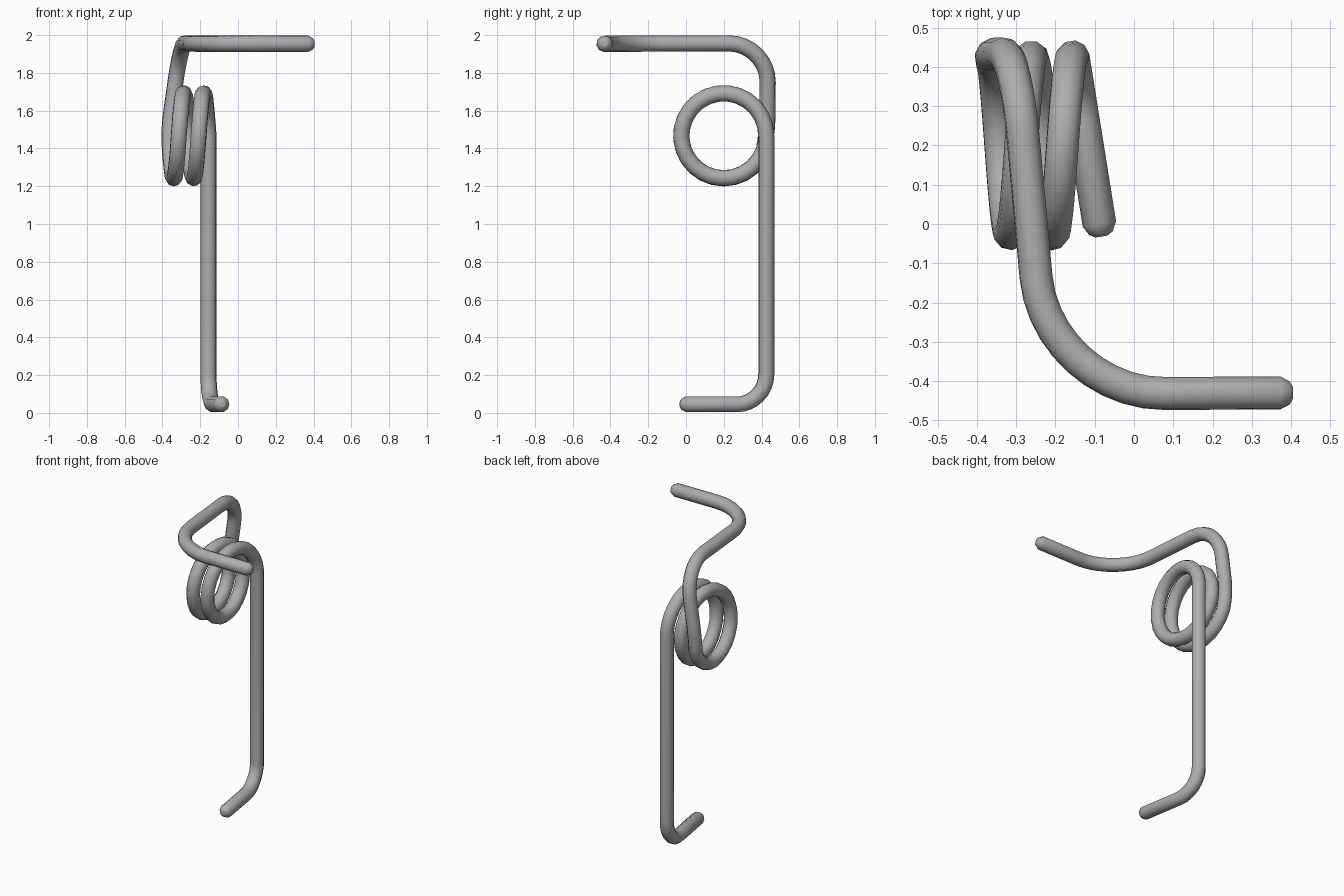
import bpy
from math import sin, cos, radians
from mathutils import Vector

cube = bpy.data.objects.get("Cube")
if cube:
    bpy.data.objects.remove(cube, do_unlink=True)

WIRE = 0.043            # wire radius
COIL_R = 0.225          # mean coil radius
COIL_Y, COIL_Z = 0.2, 1.467
PITCH = 0.105


def fillet(before, corner, after, dist, steps=8):
    """Rounded corner as points on a near-circular cubic."""
    c = Vector(corner)
    a = c + (Vector(before) - c).normalized() * dist
    b = c + (Vector(after) - c).normalized() * dist
    h1, h2 = a.lerp(c, 0.55), b.lerp(c, 0.55)
    pts = []
    for i in range(steps + 1):
        t = i / steps
        s = 1 - t
        pts.append(a * s**3 + h1 * 3 * s * s * t + h2 * 3 * s * t * t + b * t**3)
    return pts


def coil_point(deg):
    a = radians(deg)
    return Vector((-0.156 - PITCH * deg / 360,
                   COIL_Y + COIL_R * cos(a), COIL_Z + COIL_R * sin(a)))


def dome(tip, inner):
    """Rounded wire end: (point, radius factor) pairs from the tip inwards."""
    tip = Vector(tip)
    d = (Vector(inner) - tip).normalized()
    return [(tip + d * WIRE * depth, r)
            for depth, r in ((0, 0.35), (0.2, 0.7), (0.75, 1))]


# Corner points of the wire
foot_tip = (-0.083, -0.032, 0.046)
foot_corner = (-0.156, 0.425, 0.044)
leg_top = coil_point(0)
coil_end = coil_point(700)
rise_corner = (-0.367, 0.431, 1.5)
top_corner = (-0.302, 0.434, 1.957)
front_corner = (-0.222, -0.433, 1.954)
arm_tip = (0.405, -0.43, 1.954)

# Foot, leg, two-turn coil, riser, top arm
body = fillet(foot_tip, foot_corner, leg_top, 0.16)
body += [coil_point(d) for d in range(0, 701, 14)]
body += fillet(coil_end, rise_corner, top_corner, 0.08, 4)
body += fillet(rise_corner, top_corner, front_corner, 0.21)
body += fillet(top_corner, front_corner, arm_tip, 0.3, 10)
path = dome(foot_tip, foot_corner) + [(p, 1) for p in body]
path += reversed(dome(arm_tip, front_corner))

# Sweep a round section along the path
curve = bpy.data.curves.new("spring_wire", 'CURVE')
curve.dimensions = '3D'
curve.bevel_depth = WIRE
curve.bevel_resolution = 3
curve.use_fill_caps = True
spline = curve.splines.new('POLY')
spline.points.add(len(path) - 1)
for point, (co, r) in zip(spline.points, path):
    point.co = (*co, 1)
    point.radius = r
wire = bpy.data.objects.new("spring_wire", curve)
bpy.context.collection.objects.link(wire)

# Plain grey metal
grey = bpy.data.materials.new("grey_metal")
grey.use_nodes = True
colour = (0.42, 0.42, 0.42, 1)
grey.diffuse_color = colour
grey.node_tree.nodes["Principled BSDF"].inputs["Base Color"].default_value = colour
curve.materials.append(grey)

bpy.ops.object.select_all(action='DESELECT')
wire.select_set(True)
bpy.context.view_layer.objects.active = wire
bpy.ops.object.convert(target='MESH')
bpy.ops.object.shade_smooth_by_angle(angle=radians(40))
